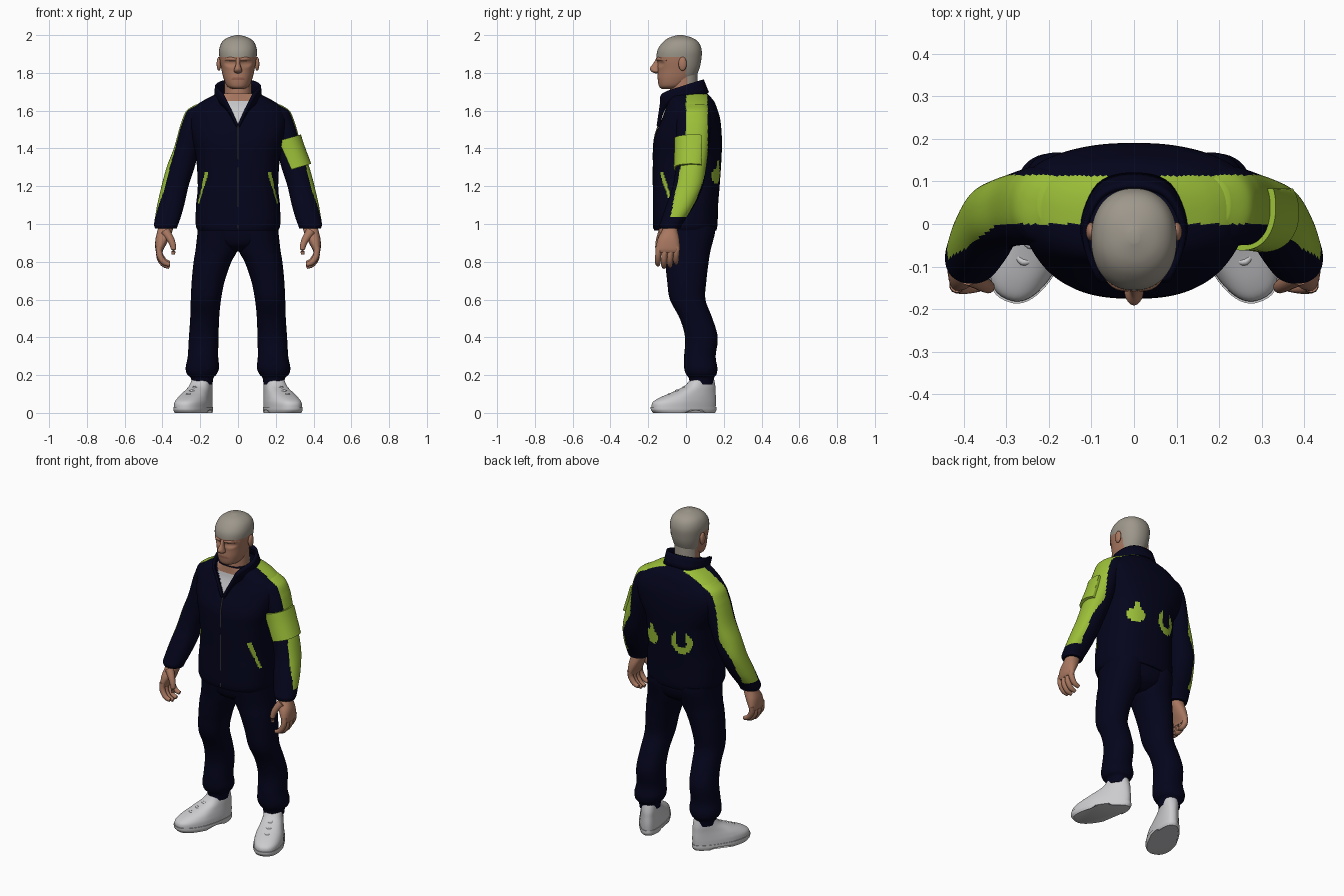
import bpy, bmesh
from math import sin, cos, pi, radians
from mathutils import Vector, Matrix

cube = bpy.data.objects.get("Cube")
if cube:
    bpy.data.objects.remove(cube)


def material(name, rgb):
    m = bpy.data.materials.new(name)
    m.use_nodes = True
    m.diffuse_color = (*rgb, 1)
    m.node_tree.nodes["Principled BSDF"].inputs["Base Color"].default_value = (*rgb, 1)
    m.node_tree.nodes["Principled BSDF"].inputs["Roughness"].default_value = 0.8
    return m


MATS = [material("navy cloth", (0.0012, 0.0014, 0.0115)),
        material("lime cloth", (0.33, 0.52, 0.04)),
        material("skin", (0.4, 0.19, 0.12)),
        material("grey cap", (0.34, 0.31, 0.26)),
        material("white", (0.6, 0.6, 0.62)),
        material("lip", (0.3, 0.12, 0.08)),
        material("zip metal", (0.09, 0.085, 0.06))]
NAVY, LIME, SKIN, CAP, WHITE, LIP, ZIP = range(len(MATS))


def spline(pts, steps):
    """Smooth curve through points of any dimension."""
    out = []
    for i in range(len(pts) - 1):
        a, b, c, d = (pts[max(0, min(len(pts) - 1, i + k))] for k in (-1, 0, 1, 2))
        for s in range(steps):
            t = s / steps
            out.append([q + t * ((r - p) / 2 + t * (p - 2.5 * q + 2 * r - e / 2
                        + t * (1.5 * (q - r) + (e - p) / 2)))
                        for p, q, r, e in zip(a, b, c, d)])
    out.append(list(pts[-1]))
    return out


def finish(bm, name, paint, side=1):
    """Mirror if needed, colour faces by rule and link the object."""
    if side < 0:
        bmesh.ops.scale(bm, vec=(-1, 1, 1), verts=bm.verts)
    bmesh.ops.recalc_face_normals(bm, faces=bm.faces)
    me = bpy.data.meshes.new(name)
    for m in MATS:
        me.materials.append(m)
    for f in bm.faces:
        c = f.calc_center_median()
        c.x *= side
        f.material_index = paint(c) if callable(paint) else paint
    bm.to_mesh(me)
    bm.free()
    ob = bpy.data.objects.new(name, me)
    bpy.context.collection.objects.link(ob)
    bpy.ops.object.select_all(action="DESELECT")
    ob.select_set(True)
    bpy.context.view_layer.objects.active = ob
    bpy.ops.object.shade_smooth_by_angle(angle=radians(50))
    return ob


def skin_rings(bm, rings, closed=True):
    vs = [[bm.verts.new(p) for p in r] for r in rings]
    n = len(vs[0])
    for a, b in zip(vs, vs[1:]):
        for i in range(n if closed else n - 1):
            j = (i + 1) % n
            bm.faces.new((a[i], a[j], b[j], b[i]))
    if closed:
        bm.faces.new(vs[0])
        bm.faces.new(vs[-1])


def loft(name, rows, paint, side=1, seg=48, steps=5, power=2.0, shape=None):
    """Stack of rounded rings; each row is z, x min, x max, y min, y max."""
    bm = bmesh.new()
    rings = []
    for z, x0, x1, y0, y1 in spline(rows, steps):
        ring = []
        for i in range(seg):
            c, s = cos(2 * pi * i / seg), sin(2 * pi * i / seg)
            u = abs(c) ** (2 / power) * (1 if c > 0 else -1)
            v = abs(s) ** (2 / power) * (1 if s > 0 else -1)
            ring.append(Vector(((x0 + x1 + u * (x1 - x0)) / 2, (y0 + y1 + v * (y1 - y0)) / 2, z)))
        rings.append(ring)
    skin_rings(bm, rings)
    if shape:
        for v in bm.verts:
            v.co = shape(v.co)
    return finish(bm, name, paint, side)


def tube(name, pts, paint, side=1, seg=12):
    """Round tube along a path; each point is x, y, z, radius."""
    bm = bmesh.new()
    path = spline(pts, 4)
    rings = []
    for i, p in enumerate(path):
        t = Vector(path[min(i + 1, len(path) - 1)][:3]) - Vector(path[max(i - 1, 0)][:3])
        q = t.to_track_quat("Z", "Y")
        rings.append([Vector(p[:3]) + q @ Vector((cos(2 * pi * k / seg), sin(2 * pi * k / seg), 0)) * p[3]
                      for k in range(seg)])
    skin_rings(bm, rings)
    return finish(bm, name, paint, side)


def ball(name, centre, size, paint, side=1):
    bm = bmesh.new()
    bmesh.ops.create_uvsphere(bm, u_segments=20, v_segments=12, radius=1,
                              matrix=Matrix.Translation(centre) @ Matrix.Diagonal((*size, 1)))
    return finish(bm, name, paint, side)


# Jacket body: shirt opening, shoulder bands, pocket slashes and back marks
def jacket_paint(c):
    if c.y < 0 and abs(c.x) < (c.z - 1.51) * 0.5:
        return WHITE if c.z < 1.65 else SKIN
    if c.z > 1.55 and 0 < c.y < 0.113 and abs(c.x) > 0.06:
        return LIME
    if 1.11 < c.z < 1.28 and abs(c.y + 0.131 - (1.28 - c.z) * 0.31) < 0.009:
        return LIME
    if c.y > 0.05:
        dx, dz = c.x + 0.088, c.z - 1.272
        d = (dx / 0.063) ** 2 + (dz / 0.07) ** 2
        if 0.25 < d < 1 and not (dz > 0 and abs(dx) < 0.03):
            return LIME
        dx, dz = c.x - 0.117, c.z - 1.258
        if (dx / 0.05) ** 2 + (dz / 0.045) ** 2 < 1 or (abs(dx) < 0.012 and 0 < dz < 0.072):
            return LIME
    return NAVY


def broad_back(p):
    """Widen the upper back so that it runs into the sleeves."""
    if p.y > 0 and 1.36 < p.z < 1.62:
        p.x *= 1 + 0.12 * sin(pi * (p.z - 1.36) / 0.26) * min(1, p.y / 0.07)
    return p


def even(z, w, y0, y1):
    return (z, -w, w, y0, y1)


loft("jacket_body", [even(0.965, 0.213, -0.168, 0.16), even(1.0, 0.224, -0.175, 0.167),
                     even(1.1, 0.222, -0.175, 0.17), even(1.2, 0.213, -0.175, 0.178),
                     even(1.35, 0.222, -0.175, 0.188), even(1.45, 0.245, -0.168, 0.19),
                     even(1.55, 0.262, -0.13, 0.182), even(1.61, 0.24, -0.108, 0.165),
                     even(1.65, 0.19, -0.1, 0.148), even(1.69, 0.112, -0.095, 0.115)],
     jacket_paint, seg=160, steps=10, power=2.5, shape=broad_back)

# Zip strip following the chest
tube("zip", [(0, -0.172, 0.975, 0.003), (0, -0.173, 1.2, 0.003), (0, -0.173, 1.38, 0.003),
             (0, -0.166, 1.46, 0.003), (0, -0.148, 1.52, 0.003)], ZIP, seg=8)

# Open stand collar
base = [(0, -0.14, 1.51), (0.045, -0.12, 1.59), (0.098, -0.08, 1.645),
        (0.12, 0, 1.67), (0.082, 0.09, 1.685), (0, 0.115, 1.695)]
rim = [(0.006, -0.155, 1.525), (0.058, -0.135, 1.64), (0.085, -0.122, 1.692),
       (0.115, -0.02, 1.73), (0.078, 0.065, 1.757), (0, 0.088, 1.762)]


def both_sides(pts):
    return spline(pts + [(-x, y, z) for x, y, z in pts[-2::-1]], 6)


bm = bmesh.new()
low, high = both_sides(base), both_sides(rim)
skin_rings(bm, [[Vector(a).lerp(Vector(b), t) for a, b in zip(low, high)] for t in (0, 0.35, 0.7, 1)],
           closed=False)
collar = finish(bm, "collar", NAVY)
mod = collar.modifiers.new("thickness", "SOLIDIFY")
mod.thickness, mod.offset = 0.014, 0


# Head and neck
def head_shape(p):
    if p.y < -0.05:
        for x in (-0.04, 0.04):
            r = ((p.x - x) / 0.026) ** 2 + ((p.z - 1.853) / 0.016) ** 2
            p.y += 0.014 * max(0, 1 - r / 2)
    return p


def head_paint(c):
    if c.z > 1.885 or (c.y > 0 and c.z > 1.7):
        return CAP
    return LIP if c.y < -0.12 and abs(c.x) < 0.032 and abs(c.z - 1.768) < 0.006 else SKIN


loft("head", [even(1.715, 0.03, -0.128, -0.05), even(1.73, 0.058, -0.143, 0.0),
              even(1.77, 0.076, -0.15, 0.045), even(1.82, 0.088, -0.149, 0.07),
              even(1.87, 0.097, -0.156, 0.081), even(1.92, 0.1, -0.151, 0.083),
              even(1.96, 0.087, -0.125, 0.068), even(1.985, 0.058, -0.092, 0.035),
              even(2.0, 0.012, -0.045, -0.015)],
     head_paint, seg=72, steps=7, power=2.2, shape=head_shape)
loft("neck", [even(1.58, 0.075, -0.085, 0.07), even(1.68, 0.072, -0.085, 0.065),
              even(1.8, 0.07, -0.08, 0.06)], lambda c: CAP if c.y > 0.01 else SKIN)
loft("nose", [even(1.798, 0.008, -0.165, -0.14), even(1.808, 0.022, -0.184, -0.135),
              even(1.825, 0.018, -0.191, -0.135), even(1.85, 0.011, -0.173, -0.135),
              even(1.878, 0.012, -0.158, -0.135)], SKIN, seg=20)

# Pelvis joining the trouser legs
loft("trouser_seat", [even(0.99, 0.2, -0.133, 0.154), even(0.94, 0.19, -0.128, 0.15),
                      even(0.89, 0.14, -0.11, 0.128), even(0.855, 0.06, -0.06, 0.08)], NAVY, power=2.4)

SLEEVE = [(1.632, 0.12, 0.225, -0.015, 0.11), (1.6, 0.125, 0.273, -0.045, 0.128),
          (1.55, 0.15, 0.296, -0.05, 0.135),
          (1.5, 0.18, 0.312, -0.05, 0.13), (1.4, 0.205, 0.34, -0.05, 0.12),
          (1.3, 0.23, 0.378, -0.055, 0.107), (1.2, 0.262, 0.405, -0.07, 0.09),
          (1.1, 0.285, 0.428, -0.105, 0.045), (1.03, 0.305, 0.44, -0.128, 0.0),
          (0.995, 0.318, 0.444, -0.14, -0.022), (0.975, 0.325, 0.438, -0.135, -0.03)]


def sleeve_paint(c):
    front = -0.2 * max(0, 1.45 - c.z)
    back = 0.115 - 0.85 * max(0, 1.4 - c.z) ** 2
    outer = c.z > 1.58 or c.x > 0.222 + (1.6 - c.z) * 0.29
    return LIME if outer and c.z > 1.04 and front < c.y < back else NAVY


LEG = [(0.99, 0.0, 0.212, -0.135, 0.155), (0.95, -0.004, 0.215, -0.13, 0.153),
       (0.86, 0.004, 0.225, -0.115, 0.13), (0.8, 0.035, 0.235, -0.11, 0.12),
       (0.7, 0.07, 0.245, -0.1, 0.108), (0.6, 0.09, 0.25, -0.085, 0.103),
       (0.5, 0.1, 0.253, -0.033, 0.14), (0.4, 0.103, 0.26, -0.005, 0.168),
       (0.3, 0.105, 0.266, -0.01, 0.157), (0.24, 0.1, 0.277, -0.01, 0.166),
       (0.205, 0.113, 0.27, 0.0, 0.162), (0.185, 0.13, 0.25, 0.015, 0.148),
       (0.15, 0.135, 0.245, 0.02, 0.142)]

TURN = Matrix.Translation((0.184, 0.095, 0)) @ Matrix.Rotation(radians(23), 4, "Z")


def shoe_shape(p):
    """Narrow the heel, lift the arch, then turn the toe outward."""
    p.x *= 0.74 + 0.36 * min(1, max(0, (0.06 - p.y) / 0.2))
    if p.z < 0.012 and -0.12 < p.y < -0.02:
        p.z = 0.014
    return TURN @ p


for side, word in ((1, "left"), (-1, "right")):
    loft(word + "_sleeve", SLEEVE, sleeve_paint, side, seg=72, steps=8, power=2.2)
    loft(word + "_trouser_leg", LEG, NAVY, side, power=2.2)
    ball(word + "_ear", (0.101, -0.018, 1.848), (0.012, 0.022, 0.037), SKIN, side)
    tube(word + "_brow", [(0.012, -0.15, 1.872, 0.009), (0.045, -0.14, 1.874, 0.011),
                          (0.078, -0.1, 1.868, 0.008)], SKIN, side)

    # Hand with curled fingers and thumb
    loft(word + "_palm", [(1.01, 0.345, 0.42, -0.115, -0.05), (0.97, 0.345, 0.425, -0.125, -0.045),
                          (0.92, 0.365, 0.437, -0.15, -0.035), (0.87, 0.392, 0.438, -0.158, -0.033),
                          (0.85, 0.4, 0.432, -0.15, -0.04)], SKIN, side, seg=24, power=2.4)
    for i in range(4):
        y = -0.144 + 0.032 * i
        drop = (0.0, 0.012, 0.008, -0.008)[i]
        tube(f"{word}_finger_{i + 1}", [(0.416, y, 0.88, 0.017), (0.415, y - 0.003, 0.835 - drop, 0.0165),
                                        (0.392, y - 0.005, 0.798 - drop, 0.015),
                                        (0.362, y - 0.004, 0.785 - drop, 0.011)], SKIN, side)
    tube(word + "_thumb", [(0.385, -0.12, 0.96, 0.026), (0.355, -0.14, 0.915, 0.019),
                           (0.342, -0.148, 0.875, 0.015), (0.343, -0.148, 0.838, 0.009)], SKIN, side)

    # Shoe: sole, upper and straps
    loft(word + "_shoe_sole", [even(0.0, 0.074, -0.285, 0.06), even(0.015, 0.078, -0.298, 0.068),
                               even(0.032, 0.078, -0.3, 0.068)], WHITE, side, power=2.4, shape=shoe_shape)
    loft(word + "_shoe_upper", [even(0.025, 0.075, -0.295, 0.064), even(0.055, 0.074, -0.29, 0.066),
                                even(0.08, 0.07, -0.25, 0.066), even(0.11, 0.064, -0.175, 0.064),
                                even(0.14, 0.06, -0.11, 0.062), even(0.17, 0.057, -0.078, 0.056),
                                even(0.19, 0.055, -0.064, 0.05)],
         WHITE, side, power=2.4, shape=shoe_shape)
    for i in range(3):
        y, z = -0.2 + 0.042 * i, 0.098 + 0.018 * i
        pts = [(x, y + abs(x) * 0.7, z - abs(x) * 0.35, 0.008) for x in (-0.05, -0.025, 0, 0.025, 0.05)]
        tube(f"{word}_shoe_strap_{i + 1}", [(*(TURN @ Vector(p[:3])), p[3]) for p in pts], WHITE, side, seg=8)


# Armband on the left upper arm, its hidden sides pulled inside the sleeve
def band_shape(p):
    z = p.z + (p.x - 0.32) * 0.28
    return Vector((max(p.x, 0.21 + (1.45 - z) * 0.45), min(p.y, 0.083), z))


loft("left_armband", [(1.3, 0.215, 0.388, -0.066, 0.12), (1.4, 0.19, 0.354, -0.062, 0.133),
                      (1.47, 0.175, 0.333, -0.062, 0.143)], LIME, seg=72, power=2.2, shape=band_shape)
